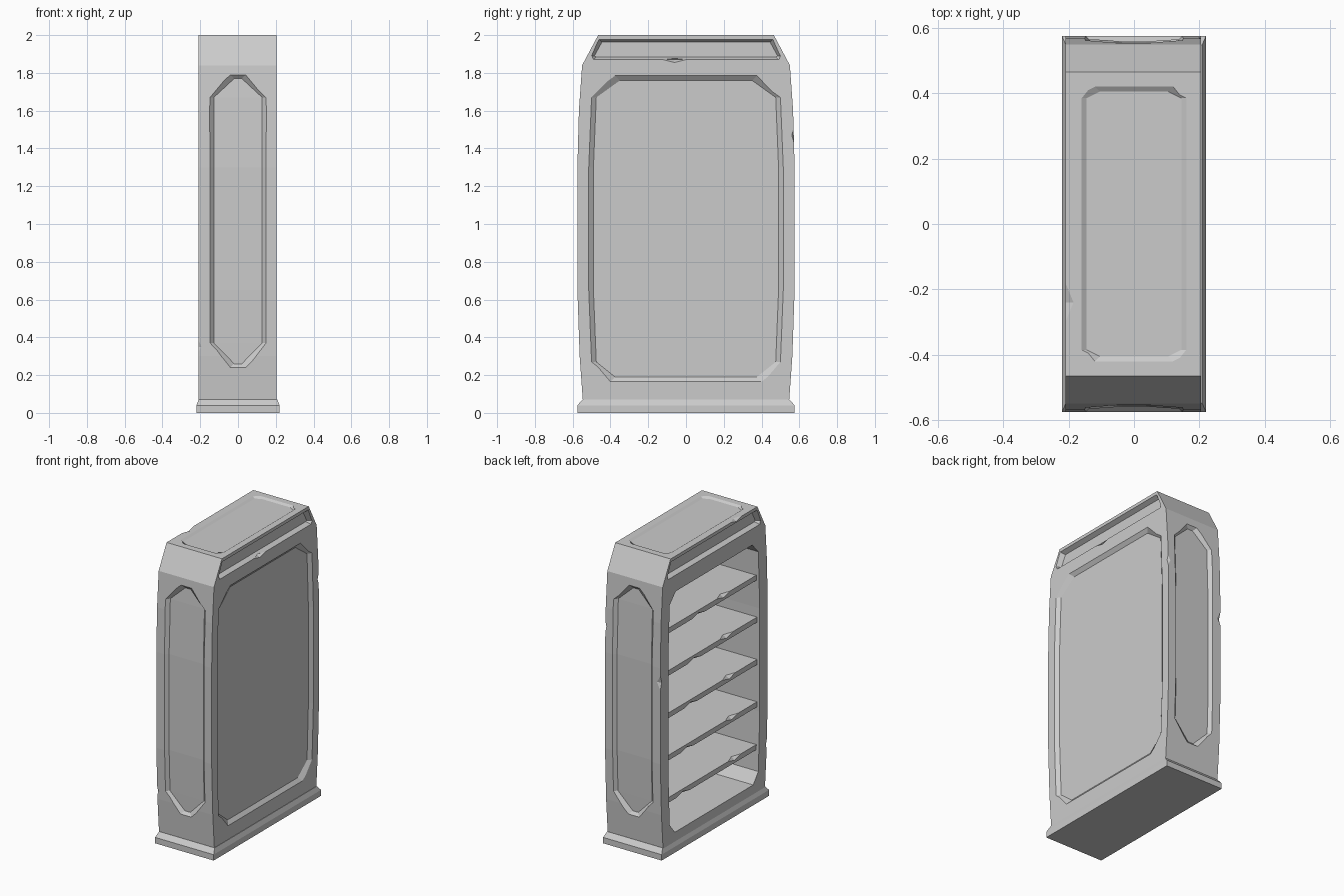
import bpy, bmesh

if "Cube" in bpy.data.objects:
    bpy.data.objects.remove(bpy.data.objects["Cube"])

grey = bpy.data.materials.new("plain grey")
grey.use_nodes = True
grey.diffuse_color = (0.6, 0.6, 0.6, 1)
grey.node_tree.nodes["Principled BSDF"].inputs["Base Color"].default_value = grey.diffuse_color

FRONT_X, BACK_X = -0.21, 0.205
# Half depth of the case at each height
PROFILE = [(0.05, 0.545), (0.3, 0.563), (0.65, 0.575), (1.3, 0.575),
           (1.6, 0.567), (1.84, 0.55), (2.0, 0.465)]


def half_depth(z):
    for (z0, y0), (z1, y1) in zip(PROFILE, PROFILE[1:]):
        if z <= z1:
            return y0 + (y1 - y0) * (z - z0) / (z1 - z0)
    return PROFILE[-1][1]


def make_object(name, bm):
    bmesh.ops.recalc_face_normals(bm, faces=bm.faces)
    mesh = bpy.data.meshes.new(name)
    bm.to_mesh(mesh)
    bm.free()
    mesh.materials.append(grey)
    obj = bpy.data.objects.new(name, mesh)
    bpy.context.collection.objects.link(obj)
    return obj


def loft(bm, rings):
    """Skin a stack of closed rings and cap both ends."""
    loops = [[bm.verts.new(p) for p in ring] for ring in rings]
    for a, b in zip(loops, loops[1:]):
        for i in range(len(a)):
            j = (i + 1) % len(a)
            bm.faces.new((a[i], a[j], b[j], b[i]))
    bm.faces.new(loops[0])
    bm.faces.new(loops[-1])


def rectangle(hx, hy, z):
    return [(-hx, -hy, z), (hx, -hy, z), (hx, hy, z), (-hx, hy, z)]


def cut(obj, bm):
    """Subtract a helper solid, then drop the helper."""
    helper = make_object("cutter", bm)
    helper.hide_render = True
    mod = obj.modifiers.new("cut", "BOOLEAN")
    mod.operation, mod.solver, mod.object = "DIFFERENCE", "EXACT", helper
    bpy.context.view_layer.objects.active = obj
    bpy.ops.object.modifier_apply(modifier=mod.name)
    bpy.data.objects.remove(helper)


def recess(obj, rows, place, depth, slope):
    """Cut a sunken panel; rows hold (position, half width) along it."""
    rings = []
    for k, (v, w) in enumerate(rows):
        way = 1 if k == 0 else -1 if k == len(rows) - 1 else 0
        ring = []
        for side, d in ((-1, -0.01), (1, -0.01), (1, depth), (-1, depth)):
            inset = slope * d / depth
            ring.append(place(side * (w - inset), v + way * inset, d))
        rings.append(ring)
    bm = bmesh.new()
    loft(bm, rings)
    cut(obj, bm)


def chip(obj, centre, size):
    """Knock a diamond-shaped nick out of an edge."""
    bm = bmesh.new()
    x, y, z = centre
    sx, sy, sz = size
    ring = [bm.verts.new(p) for p in ((x + sx, y, z), (x, y + sy, z),
                                      (x - sx, y, z), (x, y - sy, z))]
    for tip in (bm.verts.new((x, y, z + sz)), bm.verts.new((x, y, z - sz))):
        for i in range(4):
            bm.faces.new((ring[i], ring[(i + 1) % 4], tip))
    cut(obj, bm)


def on_front(u, v, d):
    return (FRONT_X + d, u, v)


def on_back(u, v, d):
    return (BACK_X - d, u, v)


def on_top(u, v, d):
    return (u, v, 2.0 - d)


# Case body
bm = bmesh.new()
outline = [(y, z) for z, y in PROFILE] + [(-y, z) for z, y in reversed(PROFILE)]
loft(bm, [[(x, y, z) for y, z in outline] for x in (FRONT_X, BACK_X)])
case = make_object("case", bm)

# Shelf opening, with clipped corners
recess(case, [(0.13, 0.42), (0.2, 0.475), (0.6, 0.49), (1.3, 0.49),
              (1.69, 0.475), (1.76, 0.41)], on_front, 0.36, 0)
# Sunken panel on the closed face
recess(case, [(0.165, 0.4), (0.27, 0.5), (0.65, 0.515), (1.3, 0.515),
              (1.67, 0.5), (1.785, 0.375)], on_back, 0.02, 0.025)
# Slots under the top edge
for place in (on_front, on_back):
    recess(case, [(1.87, 0.49), (1.89, 0.5), (1.978, 0.46)], place, 0.03, 0.015)
# Shallow top panel
recess(case, [(-0.42, 0.12), (-0.385, 0.16), (0.385, 0.16), (0.42, 0.12)],
       on_top, 0.01, 0.015)
# Eight-sided panels on the two narrow ends
for sign in (-1, 1):
    recess(case, [(0.24, 0.04), (0.37, 0.148), (0.65, 0.148), (1.3, 0.148),
                  (1.67, 0.148), (1.79, 0.04)],
           lambda u, v, d: (u, sign * (half_depth(v) - d), v), 0.02, 0.02)

# Worn nicks on the case edges
for centre in ((BACK_X, -0.06, 1.87), (FRONT_X, -0.24, 2.0), (BACK_X, 0.575, 1.47),
               (FRONT_X, 0.575, 1.2), (FRONT_X, -0.57, 0.35)):
    long_y = abs(centre[1]) < 0.5
    chip(case, centre, (0.025, 0.06, 0.015) if long_y else (0.025, 0.015, 0.05))

# Plinth with a sloped top
bm = bmesh.new()
loft(bm, [rectangle(0.22, 0.575, 0), rectangle(0.22, 0.575, 0.04),
          rectangle(0.208, 0.547, 0.072)])
make_object("plinth", bm)

# Shelves with worn front edges
for i in range(5):
    top = 0.375 + 0.287 * i
    bm = bmesh.new()
    loft(bm, [[(-0.19, -0.5, z), (0.16, -0.5, z), (0.16, 0.5, z), (-0.19, 0.5, z)]
              for z in (top - 0.035, top)])
    shelf = make_object("shelf_%d" % (i + 1), bm)
    for y, z in ((-0.25 + 0.03 * i, top), (0.3 - 0.04 * i, top - 0.035)):
        chip(shelf, (-0.19, y, z), (0.025, 0.07, 0.018))
